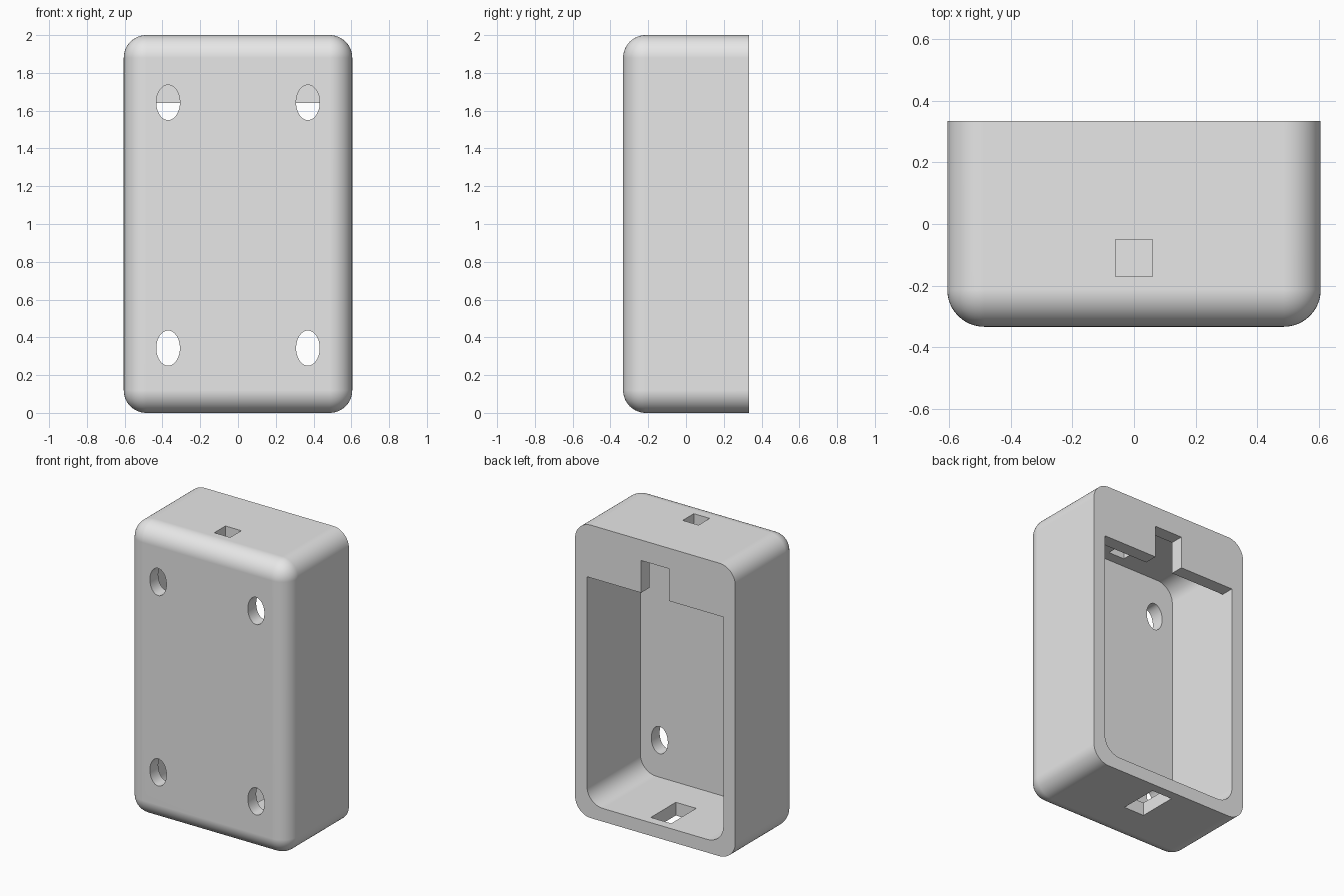
import bpy
import bmesh
import math
from mathutils import Matrix, Vector

if "Cube" in bpy.data.objects:
    bpy.data.objects.remove(bpy.data.objects["Cube"], do_unlink=True)

HALF_X, HALF_Y, HEIGHT = 0.605, 0.333, 2.0
WALL, RADIUS = 0.09, 0.12
LIP_Z = 1.64               # lower edge of the rear lip
BACK = HALF_Y + 0.1        # cutters run past the open back


def make_object(name, bm):
    mesh = bpy.data.meshes.new(name)
    bmesh.ops.recalc_face_normals(bm, faces=bm.faces)
    bm.to_mesh(mesh)
    bm.free()
    obj = bpy.data.objects.new(name, mesh)
    bpy.context.collection.objects.link(obj)
    return obj


def box(name, low, high, rounded=None):
    """Box between two corners; edges accepted by the rule are rounded."""
    low, high = Vector(low), Vector(high)
    bm = bmesh.new()
    bmesh.ops.create_cube(bm, size=1)
    bmesh.ops.scale(bm, vec=high - low, verts=bm.verts)
    bmesh.ops.translate(bm, vec=(low + high) / 2, verts=bm.verts)
    if rounded:
        edges = [e for e in bm.edges if rounded(*(v.co for v in e.verts))]
        bmesh.ops.bevel(bm, geom=edges, offset=RADIUS, segments=12,
                        profile=0.5, affect='EDGES')
    return make_object(name, bm)


def oval_pin(name, x, z):
    """Oval cylinder running front to back through the front wall."""
    bm = bmesh.new()
    bmesh.ops.create_cone(bm, cap_ends=True, segments=48, radius1=1, radius2=1, depth=0.3)
    bmesh.ops.rotate(bm, verts=bm.verts, matrix=Matrix.Rotation(math.pi / 2, 3, 'X'))
    bmesh.ops.scale(bm, vec=(0.0625, 1, 0.093), verts=bm.verts)
    bmesh.ops.translate(bm, vec=(x, -HALF_Y, z), verts=bm.verts)
    return make_object(name, bm)


def cut(target, cutter):
    mod = target.modifiers.new("cut", 'BOOLEAN')
    mod.operation = 'DIFFERENCE'
    mod.solver = 'EXACT'
    mod.object = cutter
    bpy.context.view_layer.objects.active = target
    bpy.ops.object.modifier_apply(modifier=mod.name)
    bpy.data.objects.remove(cutter, do_unlink=True)


def not_back(a, b):
    return min(a.y, b.y) < 0


def runs_front_to_back(a, b):
    return abs(a.y - b.y) > 0.1


# Outer shell: every edge rounded except the flat back rim
housing = box("housing", (-HALF_X, -HALF_Y, 0), (HALF_X, HALF_Y, HEIGHT), not_back)

# Hollow interior, leaving a notched lip across the top of the back
inner_x, inner_y = HALF_X - WALL, HALF_Y - WALL
cavity = box("cavity", (-inner_x, -inner_y, WALL), (inner_x, BACK, HEIGHT - WALL),
             runs_front_to_back)
lip = box("lip", (-1, inner_y, LIP_Z), (1, BACK + 0.1, HEIGHT + 0.1))
cut(lip, box("notch", (-0.105, 0, LIP_Z - 0.1), (0.105, BACK + 0.2, 1.86)))
cut(cavity, lip)
cut(housing, cavity)

# Cable openings in the top and bottom walls
cut(housing, box("top_opening", (-0.06, -0.17, 1.85), (0.06, -0.05, 2.1)))
cut(housing, box("bottom_opening", (-0.077, 0, -0.1), (0.077, 0.27, 0.15)))

# Four oval holes in the front wall
for x in (-0.37, 0.37):
    for z in (0.343, 1.643):
        cut(housing, oval_pin("front_hole", x, z))

# Single grey finish
grey = bpy.data.materials.new("light_grey")
grey.use_nodes = True
colour = (0.8, 0.8, 0.8, 1)
grey.diffuse_color = colour
grey.node_tree.nodes["Principled BSDF"].inputs["Base Color"].default_value = colour
housing.data.materials.clear()
housing.data.materials.append(grey)

# Smooth rounded edges, crisp openings
bpy.ops.object.select_all(action='DESELECT')
housing.select_set(True)
bpy.context.view_layer.objects.active = housing
bpy.ops.object.shade_smooth_by_angle(angle=math.radians(30))
normals = housing.modifiers.new("even_normals", 'WEIGHTED_NORMAL')
normals.keep_sharp = True
